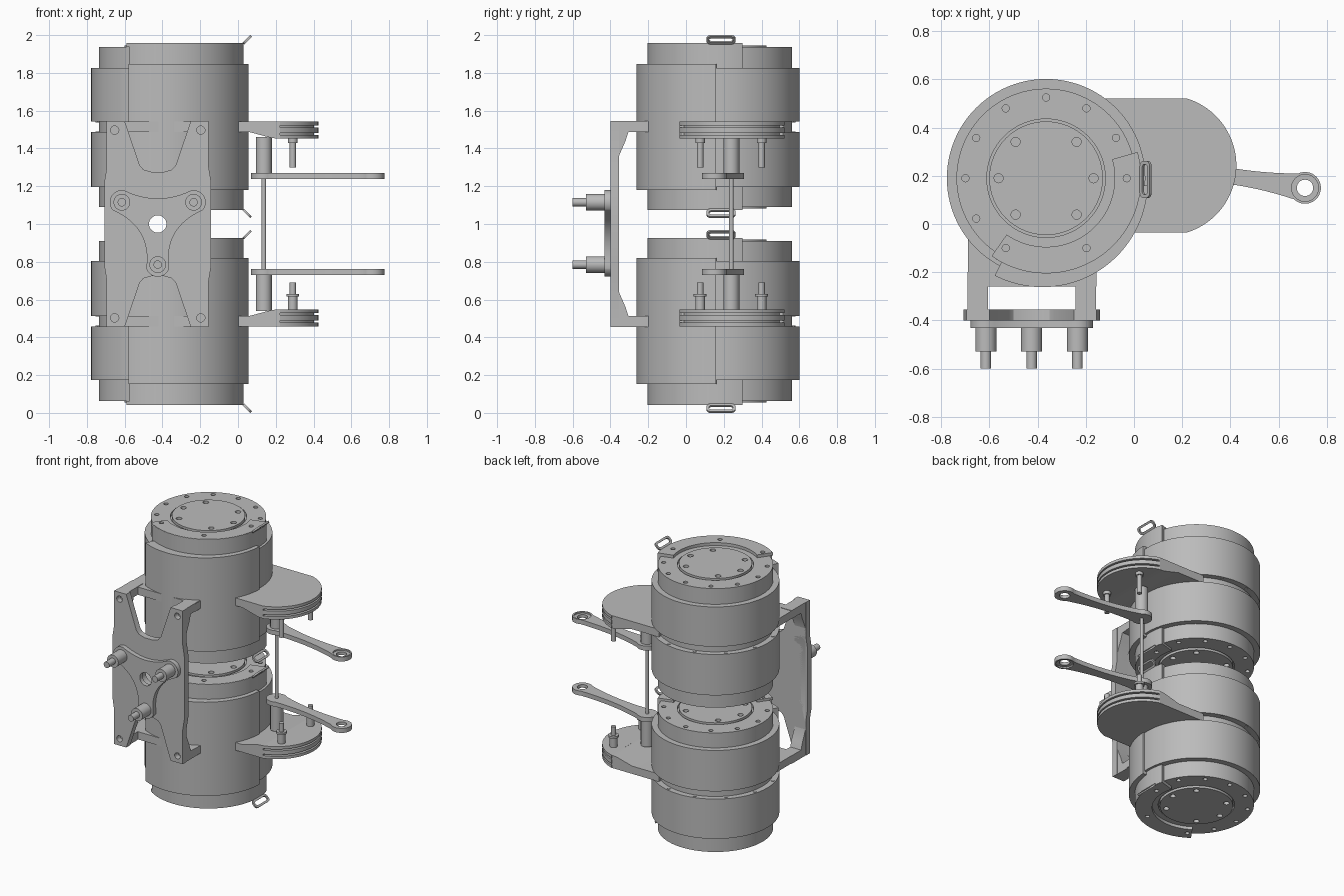
import bpy, bmesh
from math import sin, cos, radians, atan2, degrees
from mathutils import Matrix, Vector

cube = bpy.data.objects.get("Cube")
if cube:
    bpy.data.objects.remove(cube)

grey = bpy.data.materials.new("plain_grey")
grey.use_nodes = True
COLOUR = (0.5, 0.5, 0.5, 1)
grey.diffuse_color = COLOUR
grey.node_tree.nodes["Principled BSDF"].inputs["Base Color"].default_value = COLOUR


def frame(u, v, origin=(0, 0, 0)):
    """Matrix whose local x and y are u and v."""
    u, v = Vector(u).normalized(), Vector(v).normalized()
    m = Matrix((u, v, u.cross(v))).transposed().to_4x4()
    m.translation = origin
    return m


TOP = frame((1, 0, 0), (0, 1, 0))
FRONT = frame((1, 0, 0), (0, 0, 1))    # depth runs along -y
SIDE = frame((0, 1, 0), (0, 0, 1))     # depth runs along +x


def prism(name, loops, a, b, axes=TOP):
    """Extrude an outline (first loop) with holes (other loops) from a to b."""
    curve = bpy.data.curves.new(name, 'CURVE')
    curve.dimensions, curve.fill_mode = '2D', 'BOTH'
    curve.extrude = abs(b - a) / 2
    for pts in loops:
        spline = curve.splines.new('POLY')
        spline.points.add(len(pts) - 1)
        for p, q in zip(spline.points, pts):
            p.co = (q[0], q[1], 0, 1)
        spline.use_cyclic_u = True
    tmp = bpy.data.objects.new(name + "_curve", curve)
    bpy.context.collection.objects.link(tmp)
    graph = bpy.context.evaluated_depsgraph_get()
    mesh = bpy.data.meshes.new_from_object(tmp.evaluated_get(graph))
    bpy.data.objects.remove(tmp)
    bpy.data.curves.remove(curve)
    bm = bmesh.new()
    bm.from_mesh(mesh)
    bmesh.ops.remove_doubles(bm, verts=bm.verts, dist=1e-5)
    bmesh.ops.transform(bm, verts=bm.verts, matrix=axes @ Matrix.Translation((0, 0, (a + b) / 2)))
    bmesh.ops.recalc_face_normals(bm, faces=bm.faces)
    for f in bm.faces:
        f.smooth = True
    bm.to_mesh(mesh)
    bm.free()
    mesh.set_sharp_from_angle(angle=radians(30))
    mesh.materials.clear()
    mesh.materials.append(grey)
    obj = bpy.data.objects.new(name, mesh)
    bpy.context.collection.objects.link(obj)
    return obj


def arc(c, r, a0, a1, n=24):
    return [(c[0] + r * cos(radians(a0 + (a1 - a0) * i / n)),
             c[1] + r * sin(radians(a0 + (a1 - a0) * i / n))) for i in range(n + 1)]


def circle(c, r, n=32):
    return arc(c, r, 0, 360, n)[:-1]


def polar(c, r, a):
    return (c[0] + r * cos(radians(a)), c[1] + r * sin(radians(a)))


def sector(c, r0, r1, a0, a1):
    return arc(c, r1, a0, a1, 48) + arc(c, r0, a1, a0, 48)


def lobed(lobes, waists):
    """Rounded lobes (centre, radius, direction, half spread) joined by curved waists."""
    arcs = [arc(c, r, d - h, d + h) for c, r, d, h in lobes]
    out = []
    for i, pts in enumerate(arcs):
        p, q = Vector(pts[-1]), Vector(arcs[(i + 1) % len(arcs)][0])
        ctrl = 2 * Vector(waists[i]) - (p + q) / 2
        out += pts
        for k in range(1, 16):
            t = k / 16
            out.append(tuple(p * (1 - t) ** 2 + ctrl * 2 * t * (1 - t) + q * t * t))
    return out


BODY = (-0.365, 0.19)
BAND = (-0.38, 0.175)
DISC = (0.134, 0.243)
SHAFT = (0.137, 0.24)
TIP = (0.71, 0.15)


def build_unit(side, s):
    """One drum with its mounts; s = 1 above the middle, -1 mirrored below."""
    def z(v):
        return 1 + s * (v - 1)

    def part(name, loops, a, b):
        return prism(side + "_" + name, loops, z(a), z(b))

    # drum core and its two wide bands
    part("drum_core", [circle(BODY, 0.372, 96)], 1.11, 1.917)
    for name, a, b, face in (("inner_band", 1.196, 1.487, 1.487), ("outer_band", 1.542, 1.825, 1.542)):
        part(name, [circle(BODY, 0.412, 96)], a, b)
        out = 0.004 if face == b else -0.004
        for i in range(8):
            part("band_bolt", [circle(polar(BODY, 0.393, 15 + 30 * i), 0.011, 12)], face, face + out)

    # drilled end rings, round end lids and cover flanges at both ends
    for a, b, lid, flange in ((1.917, 1.937, 1.946, 1.958), (1.11, 1.09, 1.081, 1.074)):
        holes = [circle(polar(BODY, 0.335, 30 * i), 0.015, 16) for i in range(1, 8)]
        part("end_ring", [circle(BODY, 0.372, 96), circle(BODY, 0.246, 64)] + holes, a, b)
        holes = [circle(polar(BODY, 0.197, d), 0.019, 16) for d in (0, 50, 130, 180, 230, 310)]
        part("end_lid", [circle(BODY, 0.236, 64)] + holes, a, lid)
        holes = [circle(polar(BODY, 0.335, d), 0.015, 16) for d in (-120, -60, 0)]
        part("cover_flange", [sector(BODY, 0.285, 0.394, -125, 16)] + holes, b, flange)

    # front cover shell and its wide band
    part("cover_shell", [sector(BODY, 0.36, 0.395, -122, 16)], 1.076, 1.956)
    part("cover_band", [sector(BAND, 0.36, 0.437, -117, -2)], 1.18, 1.847)

    # tilted lifting loops at both ends
    for height, d in ((1.955, s), (1.077, -s)):
        axes = frame((0, 1, 0), (1, 0, d), (0.028, 0.185, z(height)))
        loops = []
        for inset in (0, 0.014):
            r = 0.022 - inset * 0.6
            x, y0, y1 = 0.077 - inset, inset, 0.058 - inset
            loops.append(arc((x - r, y0 + r), r, -90, 0, 6) + arc((x - r, y1 - r), r, 0, 90, 6)
                         + arc((r - x, y1 - r), r, 90, 180, 6) + arc((r - x, y0 + r), r, 180, 270, 6))
        prism(side + "_lifting_loop", loops, -0.006, 0.006, axes)

    # side bracket with a grooved half-round end
    wedge = [(-0.15, 1.542), (0.222, 1.542), (0.222, 1.452), (0.18, 1.455), (0.06, 1.487), (-0.15, 1.487)]
    prism(side + "_side_bracket", [[(x, z(v)) for x, v in wedge]], -0.52, 0.035, FRONT)
    for a, b, r, spread in ((1.452, 1.472, 0.291, 72.8), (1.472, 1.483, 0.268, 71), (1.483, 1.511, 0.291, 72.8),
                            (1.511, 1.522, 0.268, 71), (1.522, 1.542, 0.291, 72.8)):
        part("grooved_end", [arc(DISC, r, -spread, spread, 40)], a, b)

    # guide pins under the grooved end
    for y in (0.075, 0.4):
        part("guide_pin", [circle((0.29, y), 0.017, 20)], 1.31 if s < 0 else 1.3, 1.455)
        part("pin_base", [circle((0.29, y), 0.025, 20)], 1.38 if s < 0 else 1.43, 1.455)
        if s < 0:
            part("pin_collar", [circle((0.29, y), 0.034, 20)], 1.37, 1.385)

    # shaft sleeve and swing arm
    part("shaft_sleeve", [circle(SHAFT, 0.042)], 1.26, 1.46)
    outline = lobed([(TIP, 0.066, -9, 125), (SHAFT, 0.067, 171, 125)], [(0.42, 0.23), (0.42, 0.162)])
    part("swing_arm", [outline, circle(TIP, 0.034)], 1.238, 1.26)
    part("swing_arm_rim", [outline, circle(TIP, 0.056)], 1.26, 1.27)

    # mounting plate joining the drum to the front bracket
    part("mount_plate", [[(-0.69, -0.26), (-0.155, -0.26), (-0.155, 0.1), (-0.69, 0.1)]], 1.487, 1.542)


build_unit("upper", 1)
build_unit("lower", -1)
prism("shaft_rod", [circle(SHAFT, 0.012, 20)], 0.74, 1.26)

# front bracket: notched plate with holes
MID = (-0.425, 1.0)
quarter = [(0.283, 0.22), (0.27, 0.3), (0.27, 0.545), (0.175, 0.545), (0.095, 0.31), (0.075, 0.288), (0.03, 0.275)]
half = quarter + [(-x, v) for x, v in reversed(quarter)]
outline = [(MID[0] + x, MID[1] + v) for x, v in half + [(-x, -v) for x, v in half]]
corners = [circle((MID[0] + 0.228 * i, MID[1] + 0.497 * j), 0.022, 20) for i in (-1, 1) for j in (-1, 1)]
prism("bracket_plate", [outline, circle(MID, 0.053)] + corners, 0.355, 0.4, FRONT)

# bracket side ribs reaching back to the drums
rib = [(-0.36, 1.545), (-0.2, 1.545), (-0.2, 1.487), (-0.305, 1.487), (-0.32, 1.44), (-0.355, 1.36)]
rib += [(y, 2 - v) for y, v in reversed(rib)] + [(-0.36, 0.7), (-0.36, 1.3)]
for name, a in (("right", -0.692), ("left", -0.243)):
    prism(name + "_bracket_rib", [rib], a, a + 0.085, SIDE)

# three-lobed boss plate with stepped pegs
pegs = [(-0.235, 1.115), (-0.615, 1.115), (-0.425, 0.785)]
lobes = [(p, 0.064, degrees(atan2(p[1] - MID[1], p[0] - MID[0])), 72) for p in pegs]
waists = [(-0.425, 1.135), (-0.515, 0.95), (-0.335, 0.95)]
prism("boss_plate", [lobed(lobes, waists), circle(MID, 0.046)], 0.4, 0.432, FRONT)
for p in pegs:
    prism("peg_base", [circle(p, 0.044)], 0.43, 0.53, FRONT)
    prism("peg_tip", [circle(p, 0.022)], 0.53, 0.6, FRONT)
